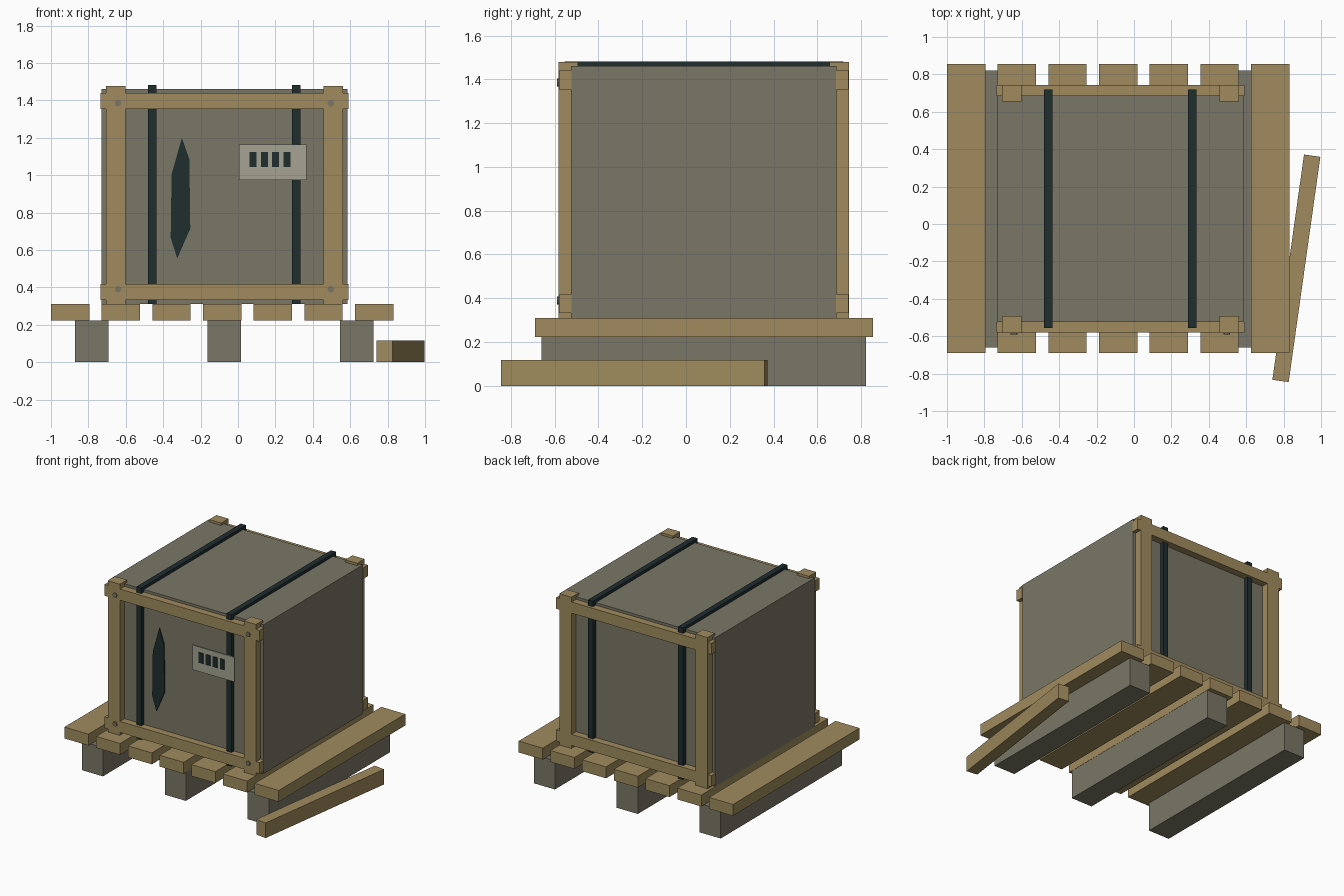
import bpy, bmesh, math
from mathutils import Matrix

if "Cube" in bpy.data.objects:
    bpy.data.objects.remove(bpy.data.objects["Cube"])


def material(name, rgb):
    m = bpy.data.materials.new(name)
    m.diffuse_color = (*rgb, 1)
    m.use_nodes = True
    m.node_tree.nodes["Principled BSDF"].inputs["Base Color"].default_value = m.diffuse_color
    return m


WOOD = material("tan wood", (0.35, 0.26, 0.11))
GREY = material("weathered grey", (0.195, 0.185, 0.135))
DARK = material("dark strap", (0.014, 0.026, 0.028))
PAPER = material("label paper", (0.38, 0.37, 0.29))


def finish(name, bm, mat):
    bmesh.ops.recalc_face_normals(bm, faces=bm.faces[:])
    me = bpy.data.meshes.new(name)
    bm.to_mesh(me)
    bm.free()
    me.materials.append(mat)
    ob = bpy.data.objects.new(name, me)
    bpy.context.collection.objects.link(ob)
    return ob


def box(name, x, y, z, mat):
    """Box from (min, max) ranges on each axis."""
    bm = bmesh.new()
    size = Matrix.Diagonal((x[1] - x[0], y[1] - y[0], z[1] - z[0], 1))
    centre = Matrix.Translation((sum(x) / 2, sum(y) / 2, sum(z) / 2))
    bmesh.ops.create_cube(bm, size=1, matrix=centre @ size)
    return finish(name, bm, mat)


def prism(name, outline, y, mat):
    """Front-facing (x, z) outline extruded between two y values."""
    bm = bmesh.new()
    face = bm.faces.new([bm.verts.new((px, y[0], pz)) for px, pz in outline])
    ext = bmesh.ops.extrude_face_region(bm, geom=[face])["geom"]
    verts = [g for g in ext if isinstance(g, bmesh.types.BMVert)]
    bmesh.ops.translate(bm, verts=verts, vec=(0, y[1] - y[0], 0))
    return finish(name, bm, mat)


CX, CY = -0.0725, 0.081   # crate centre

# Pallet: three bearers under seven deck slats
for i in range(3):
    x = -0.872 + i * 0.7085
    box(f"pallet_bearer_{i + 1}", (x, x + 0.18), (-0.66, 0.822), (0, 0.222), GREY)
for i in range(7):
    x = -1.0 + i * 0.271
    box(f"pallet_slat_{i + 1}", (x, x + 0.205), (-0.69, 0.855), (0.222, 0.31), WOOD)

# Crate body
box("crate_body", (-0.73, 0.585), (-0.525, 0.687), (0.31, 1.46), GREY)

# Front and back frames: corner posts and rails
for side, s in (("front", -1), ("back", 1)):
    def depth(a, b):
        return tuple(sorted((CY + s * a, CY + s * b)))
    for end, t in (("left", -1), ("right", 1)):
        xs = sorted((CX + t * 0.53, CX + t * 0.633))
        box(f"{side}_{end}_post", xs, depth(0.574, 0.663), (0.31, 1.478), WOOD)
    for level, z in (("lower", 0.332), ("upper", 1.354)):
        box(f"{side}_{level}_rail", (CX - 0.663, CX + 0.663), depth(0.604, 0.661),
            (z, z + 0.086), WOOD)

# Bolts on the front corners
for i, (t, z) in enumerate([(-1, 0.39), (1, 0.39), (-1, 1.385), (1, 1.385)]):
    ring = [(CX + t * 0.569 + 0.018 * math.cos(k * math.pi / 4),
             z + 0.018 * math.sin(k * math.pi / 4)) for k in range(8)]
    prism(f"bolt_{i + 1}", ring, (-0.59, -0.57), GREY)

# Straps running up the front, over the top and down the back
for i, x in enumerate((-0.458, 0.312)):
    xs = (x - 0.022, x + 0.022)
    box(f"strap_{i + 1}_front", xs, (-0.556, -0.525), (0.31, 1.46), DARK)
    box(f"strap_{i + 1}_back", xs, (0.687, 0.72), (0.31, 1.46), DARK)
    box(f"strap_{i + 1}_top", xs, (-0.556, 0.72), (1.46, 1.482), DARK)

# Dark split in the front panel
prism("panel_split", [(-0.30, 1.20), (-0.26, 1.085), (-0.255, 0.715),
                      (-0.325, 0.555), (-0.36, 0.665), (-0.355, 1.005)],
      (-0.533, -0.525), DARK)

# Shipping label with four plain bars
box("label", (0.005, 0.365), (-0.565, -0.556), (0.975, 1.165), PAPER)
for i in range(4):
    x = 0.062 + i * 0.0605
    box(f"label_bar_{i + 1}", (x, x + 0.037), (-0.57, -0.565), (1.045, 1.125), DARK)

# Loose plank on the ground beside the pallet
plank = box("loose_plank", (-0.044, 0.044), (-0.608, 0.608), (0, 0.117), WOOD)
plank.location = (0.868, -0.237, 0)
plank.rotation_euler.z = math.radians(-8)
